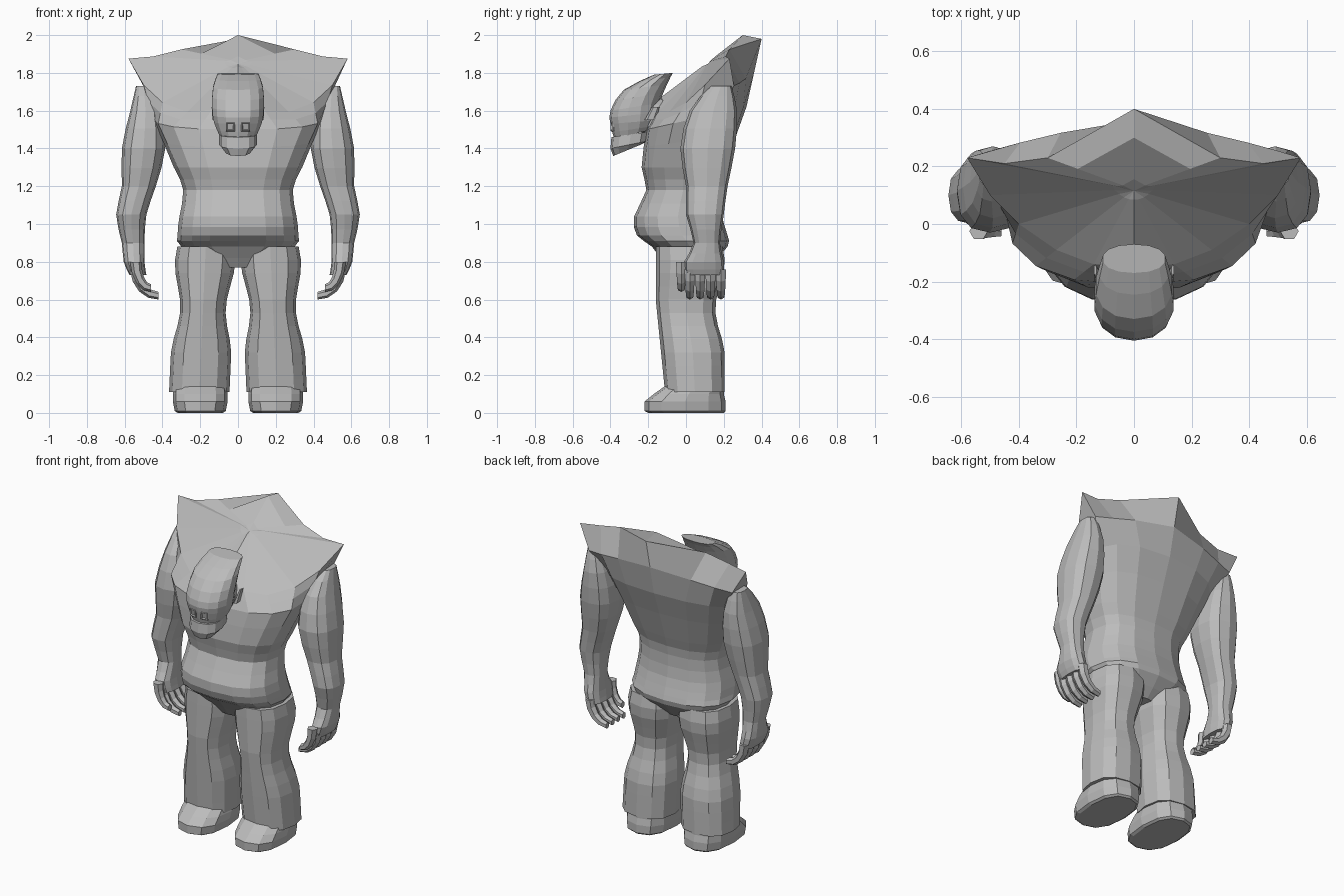
import bpy, bmesh, math
from mathutils import Vector

default_cube = bpy.data.objects.get("Cube")
if default_cube:
    bpy.data.objects.remove(default_cube)

shade = .5
grey = bpy.data.materials.new("clay grey")
grey.use_nodes = True
grey.diffuse_color = (shade, shade, shade, 1)
grey.node_tree.nodes["Principled BSDF"].inputs["Base Color"].default_value = grey.diffuse_color


def signed_power(value, power):
    return math.copysign(abs(value) ** power, value)


def ring(width, front, back, height, centre=0, tilt=0, sides=12, roundness=.8):
    """Rounded cross-section between front and back; tilt lifts the back edge."""
    points = []
    for step in range(sides):
        angle = math.tau * step / sides
        across = signed_power(math.sin(angle), roundness)
        depth = (1 - signed_power(math.cos(angle), roundness)) / 2
        points.append(Vector((centre + across * width,
                              front + (back - front) * depth,
                              height + tilt * depth)))
    return points


def refine(keys):
    """Add one smoothly curved row between each pair of key rows."""
    rows = [keys[0]]
    last = len(keys) - 1
    for index in range(last):
        before, start = keys[max(index - 1, 0)], keys[index]
        end, after = keys[index + 1], keys[min(index + 2, last)]
        rows.append([(b + c) / 2 + (b + c - a - d) / 16
                     for a, b, c, d in zip(before, start, end, after)])
        rows.append(end)
    return rows


def loft(name, rings, side=1):
    """Skin a list of equal rings and close both ends."""
    bm = bmesh.new()
    rows = [[bm.verts.new((point.x * side, point.y, point.z)) for point in points]
            for points in rings]
    for lower, upper in zip(rows, rows[1:]):
        for index in range(len(lower)):
            bm.faces.new((lower[index - 1], lower[index], upper[index], upper[index - 1]))
    for row in (rows[0], rows[-1]):
        middle = bm.verts.new(sum((vert.co for vert in row), Vector()) / len(row))
        for index in range(len(row)):
            bm.faces.new((row[index - 1], row[index], middle))
    bmesh.ops.recalc_face_normals(bm, faces=bm.faces)
    mesh = bpy.data.meshes.new(name)
    bm.to_mesh(mesh)
    bm.free()
    mesh.materials.append(grey)
    bpy.context.collection.objects.link(bpy.data.objects.new(name, mesh))


def finger(name, side, across, top, reach):
    """Tapered finger that hangs down and curls inward along an arc."""
    rings = []
    for step in range(5):
        curl = math.pi / 2 * step / 4
        outward = Vector((math.cos(curl), 0, -math.sin(curl)))
        centre = Vector((.54 - reach, across, top))
        radius = .032 - .003 * step
        spine = centre + Vector((outward.x * reach, 0, outward.z * .14))
        rings.append([spine + radius * (outward * math.cos(turn)
                                        + Vector((0, math.sin(turn), 0)))
                      for turn in (math.tau * corner / 6 for corner in range(6))])
    loft(name, rings, side)


# Torso: crotch, belly, waist and chest, leaning back toward the top
body = [(.1, -.1, .12, .77), (.3, -.18, .22, .88), (.32, -.26, .22, .94),
        (.31, -.275, .19, 1.04), (.29, -.21, .18, 1.18), (.34, -.235, .21, 1.3),
        (.45, -.21, .32, 1.5)]
torso = [ring(*row, tilt=max(0, row[3] - 1.3) * .6, sides=16) for row in refine(body)]

# Flared collar: an outline laid on a slope that sags at the front of each shoulder
outline = [(0, -.15), (.14, -.14), (.27, -.09), (.4, 0), (.5, .1),
           (.58, .23), (.45, .21), (.3, .23), (0, .4)]
collar = []
for index, (x, y) in enumerate(outline):
    sag = .1 * math.sin(math.pi * min(index, 5) / 5)
    collar.append(Vector((x, y, min(1.98, 1.77 + .75 * y - .2 * x * x - sag))))
collar += [Vector((-point.x, point.y, point.z)) for point in collar[-2:0:-1]]
shoulders = [low.lerp(high, .5) for low, high in zip(torso[-1], collar)]
for point in shoulders:
    if point.y > .2 and abs(point.x) > .1:
        point.y += .05
crest = Vector((0, .12, 1.86))
slope = [point.lerp(crest, .35) for point in collar]
slope[8] = Vector((0, .3, 2))
summit = [point.lerp(crest, .8) for point in slope]
loft("torso", torso + [shoulders, collar, slope, summit])

# Neck
loft("neck", [ring(.11, -.2, 0, 1.45, tilt=.15), ring(.1, -.27, -.13, 1.52, tilt=.15)])

# Head: skull with a swept back crown, and a square jaw
skull = [(.1, -.38, -.18, 1.45, 0, .05), (.13, -.4, -.15, 1.53, 0, .02),
         (.14, -.4, -.14, 1.6, 0, .04), (.135, -.33, -.1, 1.71, 0, .03),
         (.11, -.17, -.07, 1.79, 0, .01)]
loft("skull", [ring(*row, sides=14, roundness=.9) for row in refine(skull)])
jaw = [(.07, -.385, -.24, 1.36, 0, .06), (.1, -.4, -.2, 1.4, 0, .04),
       (.1, -.395, -.19, 1.46, 0, .03)]
loft("jaw", [ring(*row) for row in jaw])

# Leg: thigh and calf swell in one wave, with the knee between them
leg = []
leg_rows = 12
for step in range(leg_rows):
    height = .88 - .77 * step / (leg_rows - 1)
    swell = math.cos(math.tau * (max(height, .3) - .8) * 2)
    leg.append(ring(.14 + .02 * swell, max(-.16, -.1 - .1 * height),
                    .18 + .025 * swell, height, .21 - .045 * height))
foot = [(.14, -.1, .2, .15, .2), (.145, -.17, .2, .1, .2), (.145, -.22, .21, .06, .2),
        (.135, -.22, .21, .01, .2), (.12, -.2, .2, 0, .2)]

# Arm from shoulder to palm
arm = [(.04, .13, .24, 1.73, .5), (.08, .02, .27, 1.6, .49), (.115, -.03, .26, 1.4, .5),
       (.09, 0, .22, 1.2, .525), (.08, 0, .2, 1.05, .565), (.06, .04, .18, .9, .555),
       (.055, -.01, .2, .8, .55), (.045, 0, .2, .73, .53)]

for side, word in ((1, "left"), (-1, "right")):
    loft(word + "_leg", leg, side)
    loft(word + "_foot", [ring(*row) for row in foot], side)
    loft(word + "_arm", [ring(*row) for row in refine(arm)], side)

    # Four fingers in a row, and a thumb at the front
    for index, label in enumerate(("index", "middle", "ring", "little")):
        finger(word + "_" + label + "_finger", side, .02 + .055 * index, .76, .12)
    finger(word + "_thumb", side, -.025, .8, .08)

    # Raised square eye rim
    bpy.ops.mesh.primitive_torus_add(major_segments=4, minor_segments=4,
                                     major_radius=.028, minor_radius=.007,
                                     location=(side * .04, -.39, 1.515))
    eye = bpy.context.object
    eye.name = word + "_eye_rim"
    eye.rotation_euler = (math.pi / 2, math.pi / 4, side * .2)
    eye.data.materials.append(grey)

    # Small pointed ear
    loft(word + "_ear", [ring(.012, -.22, -.16, 1.55, .125, sides=6),
                         ring(.005, -.18, -.14, 1.62, .135, sides=6)], side)
